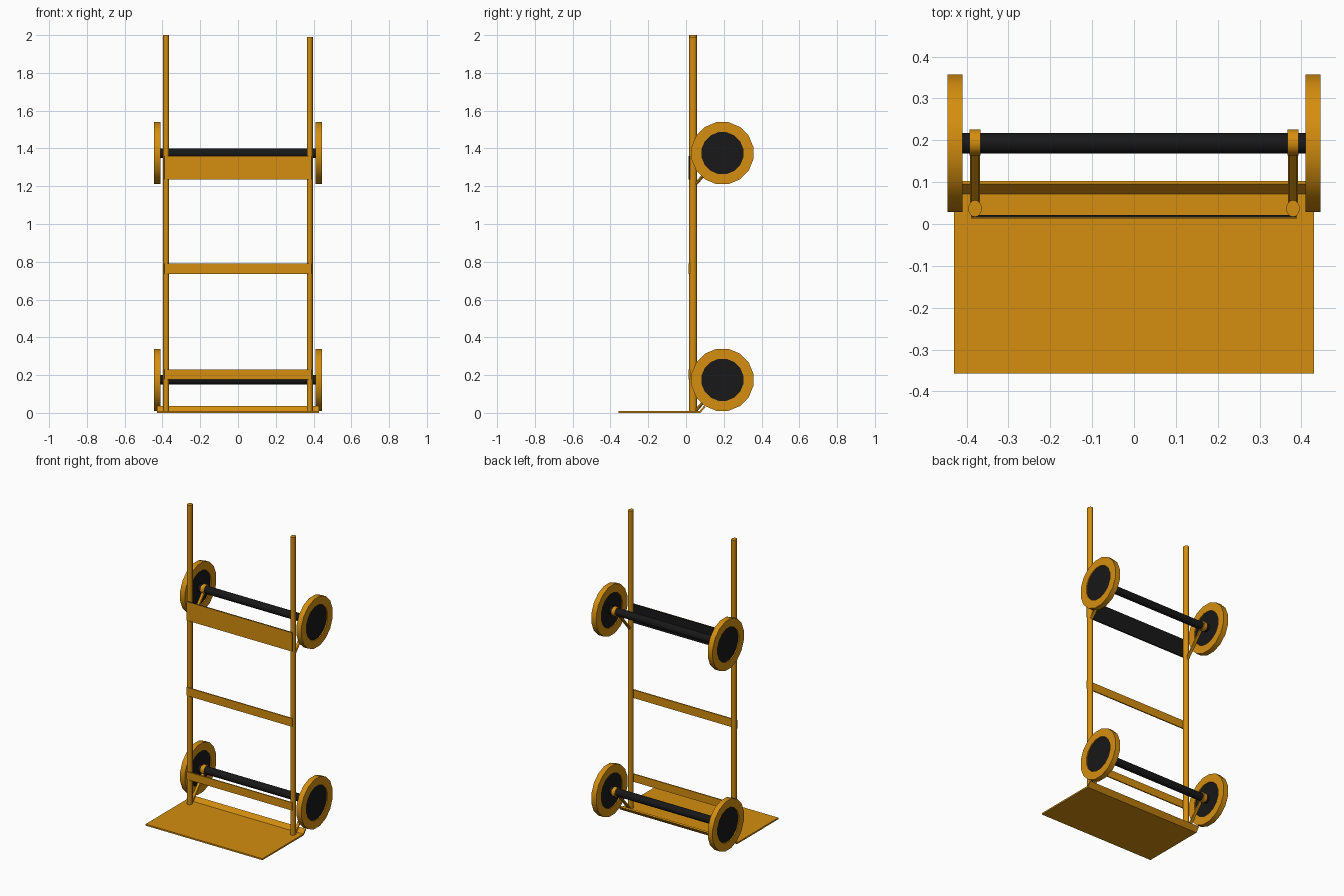
import bpy, bmesh, math
from mathutils import Vector

if "Cube" in bpy.data.objects:
    bpy.data.objects.remove(bpy.data.objects["Cube"])


def material(name, rgb):
    m = bpy.data.materials.new(name)
    m.diffuse_color = (*rgb, 1)
    m.use_nodes = True
    m.node_tree.nodes["Principled BSDF"].inputs["Base Color"].default_value = m.diffuse_color
    return m


ORANGE = material("orange_paint", (0.66, 0.27, 0.005))
BLACK = material("black_metal", (0.009, 0.009, 0.009))


def add(name, bm, mat, smooth=False):
    bmesh.ops.recalc_face_normals(bm, faces=bm.faces)
    me = bpy.data.meshes.new(name)
    bm.to_mesh(me)
    bm.free()
    me.materials.append(mat)
    ob = bpy.data.objects.new(name, me)
    bpy.context.collection.objects.link(ob)
    if smooth:
        bpy.ops.object.select_all(action='DESELECT')
        ob.select_set(True)
        bpy.context.view_layer.objects.active = ob
        bpy.ops.object.shade_smooth_by_angle(angle=math.radians(35))
    return ob


def box(name, lo, hi, mat):
    bm = bmesh.new()
    bmesh.ops.create_cube(bm, size=1)
    for v in bm.verts:
        v.co = [a + (b - a) * (c + 0.5) for a, b, c in zip(lo, hi, v.co)]
    return add(name, bm, mat)


def rod(name, p, q, rx, ry, mat, sides=16):
    """Elliptical rod from p to q."""
    p, q = Vector(p), Vector(q)
    bm = bmesh.new()
    bmesh.ops.create_cone(bm, cap_ends=True, segments=sides, radius1=1, radius2=1, depth=(q - p).length)
    bmesh.ops.scale(bm, vec=(rx, ry, 1), verts=bm.verts)
    ob = add(name, bm, mat, True)
    ob.location = (p + q) / 2
    ob.rotation_euler = Vector((0, 0, 1)).rotation_difference(q - p).to_euler()
    return ob


def extrude_x(name, profile, half, mat):
    """Extrude a (y, z) outline across the width."""
    bm = bmesh.new()
    f = bm.faces.new([bm.verts.new((-half, y, z)) for y, z in profile])
    new = bmesh.ops.extrude_face_region(bm, geom=[f])["geom"]
    bmesh.ops.translate(bm, vec=(2 * half, 0, 0), verts=[g for g in new if isinstance(g, bmesh.types.BMVert)])
    return add(name, bm, mat)


def tyre(name, x0, x1, y, z, r_in, r_out, mat, sides=16):
    """Ring with a rectangular section."""
    bm = bmesh.new()
    rings = []
    for x, r in ((x0, r_in), (x0, r_out), (x1, r_out), (x1, r_in)):
        rings.append([bm.verts.new((x, y + r * math.cos((i + .5) * math.tau / sides),
                                    z + r * math.sin((i + .5) * math.tau / sides))) for i in range(sides)])
    for k in range(4):
        a, b = rings[k], rings[(k + 1) % 4]
        for i in range(sides):
            j = (i + 1) % sides
            bm.faces.new((a[i], a[j], b[j], b[i]))
    return add(name, bm, mat, True)


# Toe plate with an angled rear lip
extrude_x("toe_plate", [(-0.357, 0), (0.076, 0), (0.103, 0.031), (0.095, 0.037), (0.072, 0.01), (-0.357, 0.01)],
          0.43, ORANGE)

# Upright rails
for side, x, top in (("left", -0.38, 2.0), ("right", 0.38, 1.99)):
    rod(side + "_rail", (x, 0.037, 0.008), (x, 0.037, top), 0.016, 0.02, ORANGE)

# Cross bars
for name, z0, z1 in (("lower", 0.178, 0.23), ("middle", 0.735, 0.79)):
    box(name + "_cross_bar", (-0.388, 0.012, z0), (0.388, 0.02, z1), ORANGE)
box("upper_cross_panel", (-0.388, 0.012, 1.235), (0.388, 0.015, 1.36), ORANGE)
box("upper_panel_back", (-0.388, 0.015, 1.235), (0.388, 0.021, 1.36), BLACK)

# Wheel sets: axle, wheels, collars and struts
AY = 0.193
for level, z in (("lower", 0.175), ("upper", 1.375)):
    rod(level + "_axle", (-0.415, AY, z), (0.415, AY, z), 0.025, 0.025, BLACK)
    for side, s in (("left", -1), ("right", 1)):
        tag = f"{level}_{side}_"
        tyre(tag + "tyre", s * 0.41, s * 0.446, AY, z, 0.113, 0.167, ORANGE)
        rod(tag + "wheel_disc", (s * 0.417, AY, z), (s * 0.439, AY, z), 0.115, 0.115, BLACK)
        rod(tag + "axle_collar", (s * 0.367, AY + 0.002, z), (s * 0.393, AY + 0.002, z), 0.031, 0.031, ORANGE)
        rod(tag + "strut", (s * 0.38, AY, z), (s * 0.38, 0.05, z - 0.166), 0.012, 0.008, ORANGE, 8)
